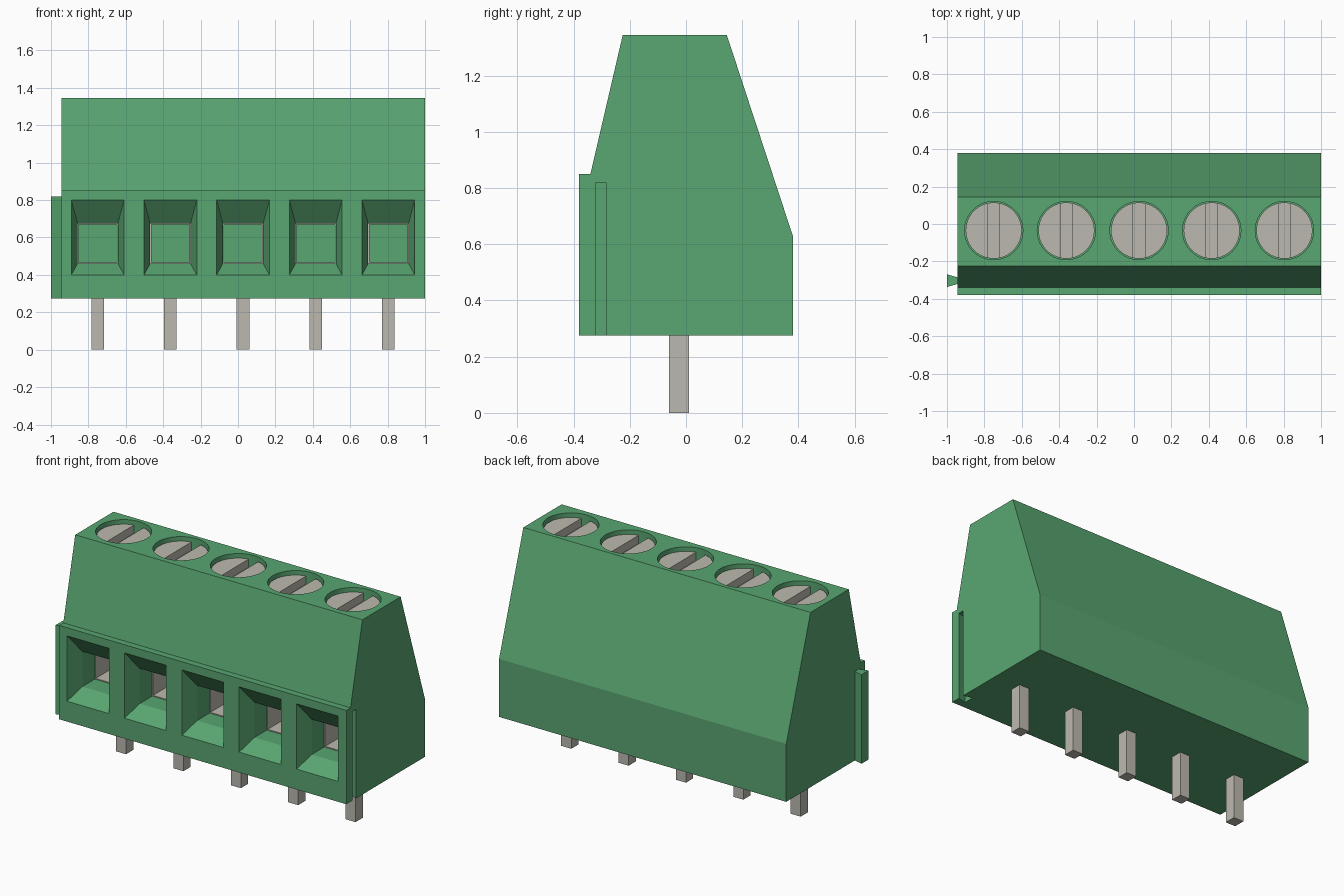
import bpy
import bmesh
import math

if "Cube" in bpy.data.objects:
    bpy.data.objects.remove(bpy.data.objects["Cube"], do_unlink=True)


def material(name, color):
    m = bpy.data.materials.new(name)
    m.use_nodes = True
    m.diffuse_color = color
    m.node_tree.nodes["Principled BSDF"].inputs["Base Color"].default_value = color
    return m


GREEN = material("housing green", (0.1, 0.38, 0.165, 1))
METAL = material("tinned metal", (0.5, 0.485, 0.425, 1))


def loft(name, rings, mat, cyclic=False):
    """Skin matching rings of points; cap the ends or close the loop."""
    bm = bmesh.new()
    loops = [[bm.verts.new(p) for p in ring] for ring in rings]
    n = len(loops[0])
    pairs = list(zip(loops, loops[1:]))
    if cyclic:
        pairs.append((loops[-1], loops[0]))
    else:
        bm.faces.new(loops[0])
        bm.faces.new(loops[-1])
    for a, b in pairs:
        for i in range(n):
            j = (i + 1) % n
            bm.faces.new((a[i], a[j], b[j], b[i]))
    bmesh.ops.recalc_face_normals(bm, faces=bm.faces)
    mesh = bpy.data.meshes.new(name)
    bm.to_mesh(mesh)
    bm.free()
    mesh.materials.append(mat)
    obj = bpy.data.objects.new(name, mesh)
    bpy.context.collection.objects.link(obj)
    return obj


def box(name, x0, x1, y0, y1, z0, z1, mat):
    ring = [(x0, y0), (x1, y0), (x1, y1), (x0, y1)]
    return loft(name, [[(x, y, z) for x, y in ring] for z in (z0, z1)], mat)


def disc(name, x, y, r, z0, z1, mat, n=40):
    angles = [2 * math.pi * i / n for i in range(n)]
    return loft(name, [[(x + r * math.cos(a), y + r * math.sin(a), z)
                        for a in angles] for z in (z0, z1)], mat)


def rect(x, y, half, z0, z1):
    return [(x - half, y, z0), (x + half, y, z0), (x + half, y, z1), (x - half, y, z1)]


def activate(obj):
    bpy.ops.object.select_all(action="DESELECT")
    obj.select_set(True)
    bpy.context.view_layer.objects.active = obj


def cut(obj, cutter):
    mod = obj.modifiers.new("cut", "BOOLEAN")
    mod.operation = "DIFFERENCE"
    mod.solver = "EXACT"
    mod.object = cutter
    activate(obj)
    bpy.ops.object.modifier_apply(modifier=mod.name)
    bpy.data.objects.remove(cutter, do_unlink=True)


def smooth(obj):
    activate(obj)
    bpy.ops.object.shade_smooth_by_angle(angle=math.radians(12))


LEFT, RIGHT, BASE, TOP = -0.945, 1.0, 0.275, 1.345
RAIL_TOP, RAIL_Y = 0.82, -0.303
SCREW_Y = -0.035
CENTERS = [0.027 + 0.3885 * (i - 2) for i in range(5)]

# Housing: side profile extruded along the row of terminals
profile = [(-0.38, BASE), (0.38, BASE), (0.38, 0.63), (0.145, TOP),
           (-0.225, TOP), (-0.34, 0.85), (-0.38, 0.85)]
housing = loft("housing", [[(x, y, z) for y, z in profile] for x in (LEFT, RIGHT)], GREEN)


def dovetail(name, x_narrow, x_wide, z0, z1, narrow, wide, mat):
    ring = [(x_narrow, RAIL_Y - narrow), (x_narrow, RAIL_Y + narrow),
            (x_wide, RAIL_Y + wide), (x_wide, RAIL_Y - wide)]
    return loft(name, [[(x, y, z) for x, y in ring] for z in (z0, z1)], mat)


# Interlocking rail on one end and matching groove on the other
dovetail("joining_rail", LEFT, -1.0, BASE, RAIL_TOP, 0.018, 0.034, GREEN)
cut(housing, dovetail("groove_cutter", RIGHT + 0.001, 0.943, BASE - 0.05,
                      RAIL_TOP, 0.018, 0.034, GREEN))

for i, x in enumerate(CENTERS, 1):
    # Flared wire entry and round screw well
    cut(housing, loft("entry_cutter", [
        rect(x, -0.42, 0.141, 0.40, 0.80), rect(x, -0.38, 0.141, 0.40, 0.80),
        rect(x, -0.28, 0.108, 0.46, 0.675), rect(x, 0.1, 0.108, 0.46, 0.675)], GREEN))
    cut(housing, disc("well_cutter", x, SCREW_Y, 0.156, 1.2, TOP + 0.05, GREEN))

    # Square metal clamp sleeve inside the entry
    outer = (0.115, 0.453, 0.682)
    inner = (0.102, 0.466, 0.669)
    loft(f"clamp_sleeve_{i}", [
        rect(x, -0.16, *outer), rect(x, -0.16, *inner),
        rect(x, 0.105, *inner), rect(x, 0.105, *outer)], METAL, cyclic=True)

    # Slotted screw
    screw = disc(f"screw_{i}", x, SCREW_Y, 0.15, 1.19, TOP - 0.025, METAL)
    cut(screw, box("slot_cutter", x - 0.032, x + 0.032, SCREW_Y - 0.2, SCREW_Y + 0.2,
                   TOP - 0.075, TOP, METAL))
    smooth(screw)

    # Solder pin
    box(f"pin_{i}", x - 0.034, x + 0.034, -0.06, 0.01, 0, BASE + 0.02, METAL)

smooth(housing)
